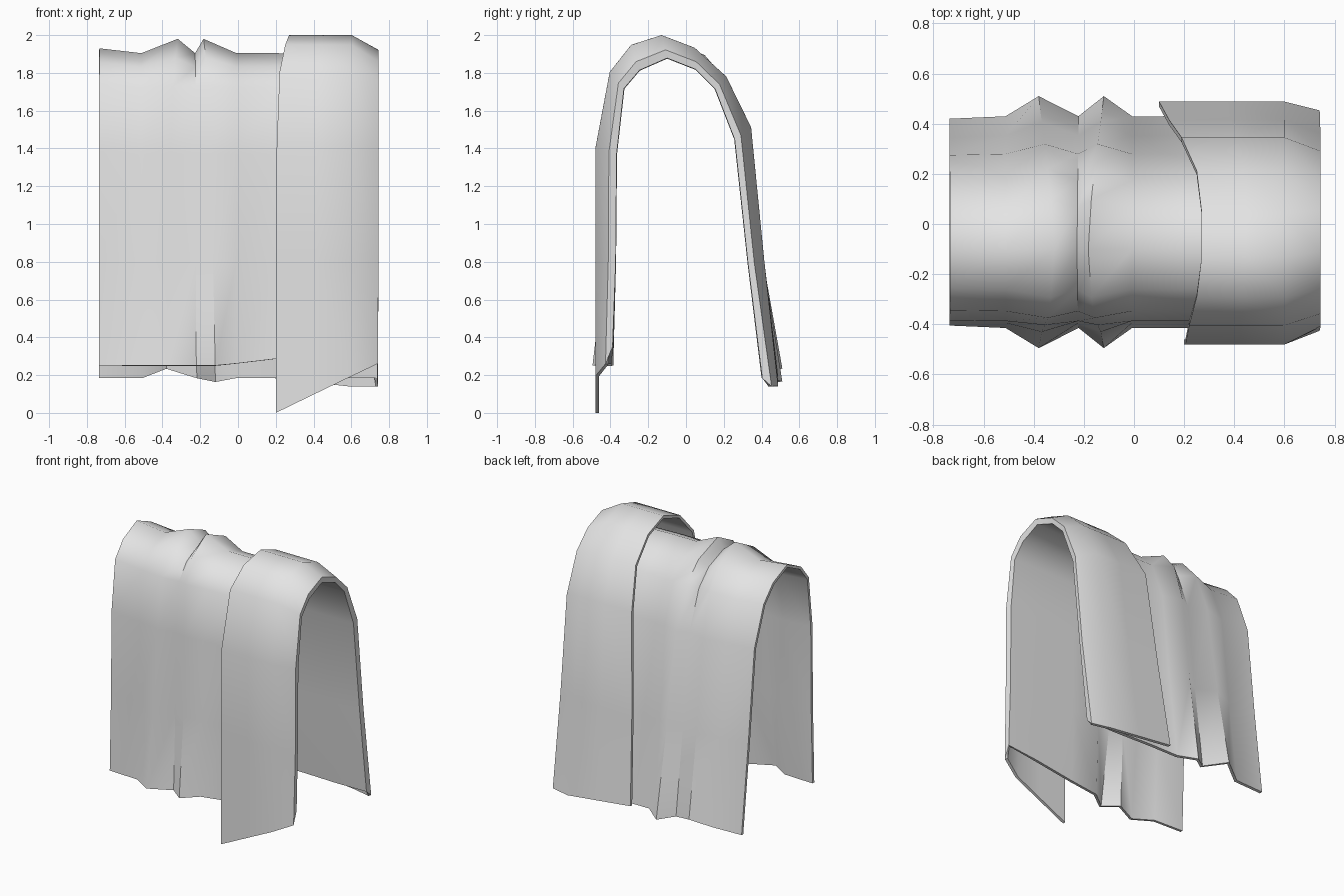
import bpy, bmesh

if "Cube" in bpy.data.objects:
    bpy.data.objects.remove(bpy.data.objects["Cube"])

# Arch profiles (y, z) from the front hem, over the top, to the back hem
under = [(-.395, .26), (-.38, .8), (-.375, 1.37), (-.335, 1.72), (-.25, 1.82), (-.1, 1.885),
         (.055, 1.825), (.16, 1.72), (.265, 1.45), (.335, .8), (.41, .185)]
over = [(-.47, .18), (-.47, .8), (-.47, 1.4), (-.395, 1.8), (-.285, 1.94), (-.13, 1.99),
        (.04, 1.925), (.205, 1.775), (.335, 1.51), (.405, .8), (.478, .14)]
# Left edge of the folded-over flap, and how strongly wrinkles show along the arch
flap_edge = [.2, .2, .205, .22, .25, .27, .27, .25, .19, .14, .1]
strength = [1, .45, .2, .35, .7, .95, .8, .65, .5, .7, 1]
N = len(under)


def outward(i):
    a, b = under[max(i - 1, 0)], under[min(i + 1, N - 1)]
    dy, dz = b[0] - a[0], b[1] - a[1]
    l = (dy * dy + dz * dz) ** .5
    return -dz / l, dy / l


def sides(i):
    return abs(i - 5) / 5       # 0 at the ridge, 1 at the hems


rows = []
# Lower layer: x at ridge, x at hems, wrinkle height, back hem shift
for xt, xh, w, hem in [(-.735, -.735, 0, 0), (-.51, -.51, .01, 0), (-.32, -.38, .09, .05),
                       (-.225, -.22, .01, 0), (-.18, -.12, .09, -.02), (-.01, -.01, .01, 0),
                       (.2, .2, .01, 0), (.5, .5, 0, 0), (.73, .73, 0, 0)]:
    row = []
    for i, (y, z) in enumerate(under):
        s, (ny, nz) = sides(i), outward(i)
        k = w * strength[i]
        if i in (0, N - 1):
            ny, nz = (-1 if i == 0 else 1), 0
        zz = z + nz * k
        if i == N - 1:
            zz += hem
        if i == 0:
            zz += max(0, xh + .1) * .12 - .01
        if xt < -.7:
            zz += .035 * (1 - s)
        row.append((xt + (xh - xt) * s, y + ny * k, zz))
    rows.append(row)

# Fold at the right side and the flap lying back over the lower layer
for t, f in [(0, .3), (.25, 1), (.6, 1), (1, 1)]:
    row = []
    for i in range(N):
        x = .735 if f < 1 else .60 + (flap_edge[i] - .60) * (t - .25) / .75
        y = under[i][0] + (over[i][0] - under[i][0]) * f
        z = under[i][1] + (over[i][1] - under[i][1]) * f
        if i == 0:
            z = .26 - (.735 - x) * .26 / .535      # slanted front hem
        if i == N - 1:
            z = .14 + max(0, .6 - x) * .11
            y = .445 if f < 1 else y
        row.append((x, y, z))
    rows.append(row)

# Draped cloth as one folded sheet
bm = bmesh.new()
vs = [[bm.verts.new(p) for p in r] for r in rows]
for a, b in zip(vs, vs[1:]):
    for i in range(N - 1):
        bm.faces.new((a[i], b[i], b[i + 1], a[i + 1]))
me = bpy.data.meshes.new("draped_cloth")
bm.to_mesh(me)
bm.free()
cloth = bpy.data.objects.new("draped_cloth", me)
bpy.context.collection.objects.link(cloth)
mat = bpy.data.materials.new("light grey cloth")
mat.diffuse_color = (.78, .78, .78, 1)
mat.use_nodes = True
mat.node_tree.nodes["Principled BSDF"].inputs["Base Color"].default_value = mat.diffuse_color
me.materials.append(mat)

# Fabric thickness and shading
bpy.context.view_layer.objects.active = cloth
cloth.select_set(True)
mod = cloth.modifiers.new("thickness", 'SOLIDIFY')
mod.thickness = .02
mod.offset = 0
bpy.ops.object.modifier_apply(modifier=mod.name)
bm = bmesh.new()
bm.from_mesh(me)
bmesh.ops.recalc_face_normals(bm, faces=bm.faces)
low = min(v.co.z for v in bm.verts)
for v in bm.verts:
    v.co.z -= low
bm.to_mesh(me)
bm.free()
bpy.ops.object.shade_smooth_by_angle(angle=.9)
